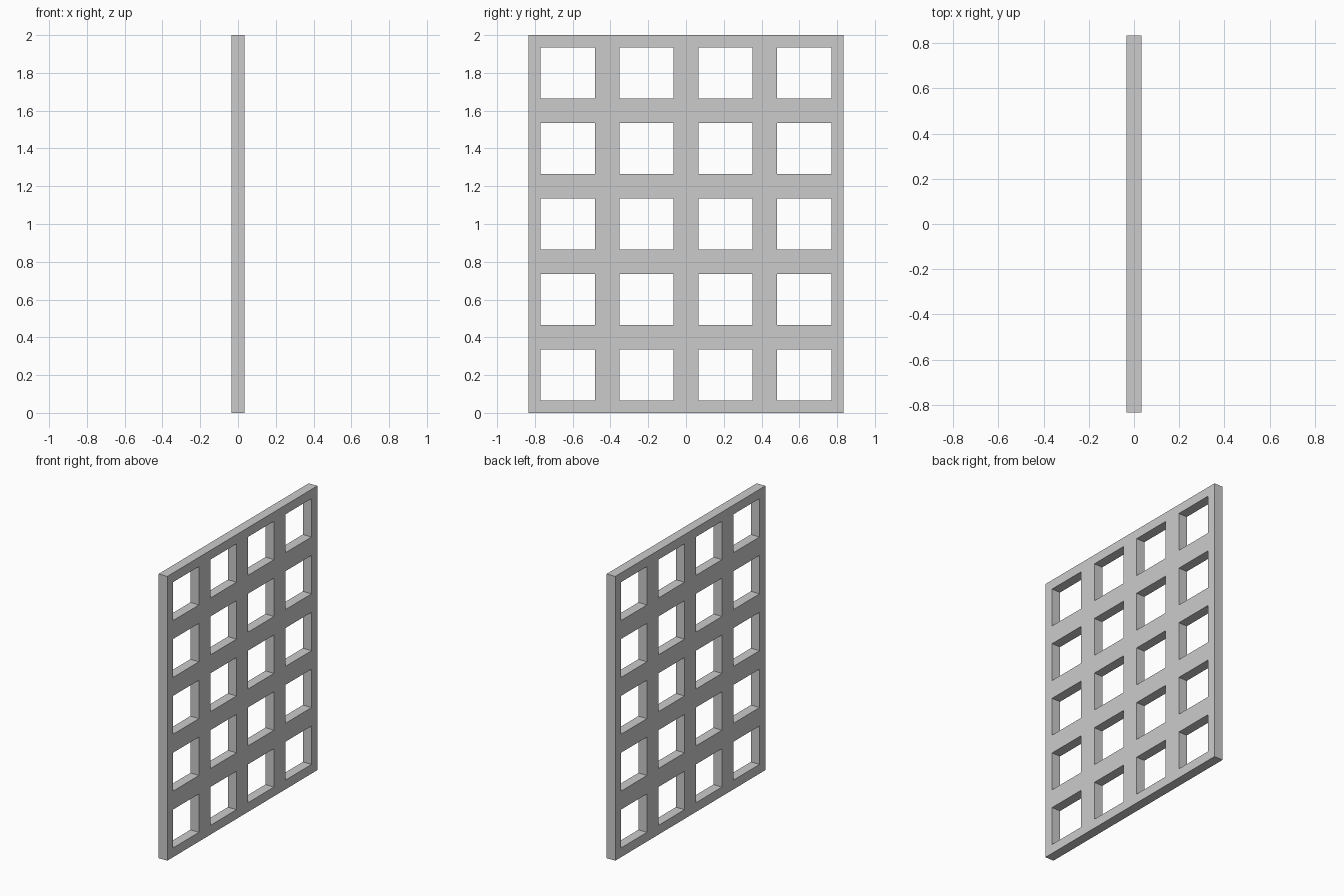
import bpy
import bmesh

if "Cube" in bpy.data.objects:
    bpy.data.objects.remove(bpy.data.objects["Cube"])

HEIGHT, WIDTH, THICK = 2.0, 1.668, 0.067
ROWS, COLS, HALF_BAR = 5, 4, 0.065

# Flat grid standing in the YZ plane, one face per opening
bm = bmesh.new()
bmesh.ops.create_grid(bm, x_segments=COLS, y_segments=ROWS, size=1.0)
for v in bm.verts:
    v.co = (0, v.co.x * WIDTH / 2, (v.co.y + 1) * HEIGHT / 2)
bm.normal_update()

# Inset each cell and remove its centre to leave the bars
cells = bm.faces[:]
bmesh.ops.inset_individual(bm, faces=cells, thickness=HALF_BAR, use_even_offset=True)
bmesh.ops.delete(bm, geom=cells, context='FACES')

mesh = bpy.data.meshes.new("lattice_panel")
bm.to_mesh(mesh)
bm.free()
panel = bpy.data.objects.new("lattice_panel", mesh)
bpy.context.collection.objects.link(panel)

# Bar thickness, centred on x = 0
solid = panel.modifiers.new("thickness", 'SOLIDIFY')
solid.thickness = THICK
solid.offset = 0
